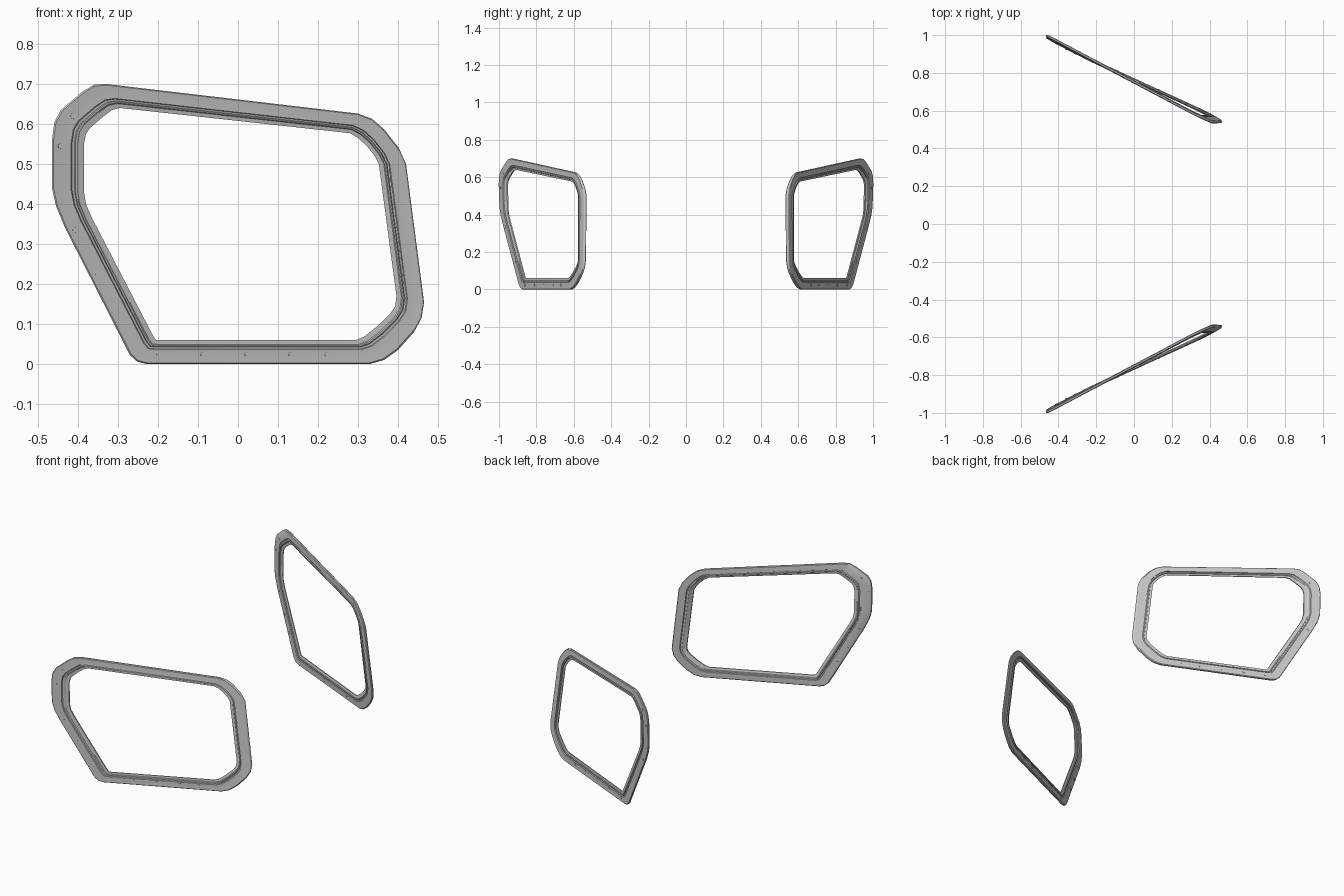
import bpy, bmesh
from mathutils import Vector, Matrix

if "Cube" in bpy.data.objects:
    bpy.data.objects.remove(bpy.data.objects["Cube"])

# Outer edge and opening edge in front view (x, z), matching point for point
OUTER = [(-.27, .022), (-.252, .006), (-.228, 0),
         (.33, 0), (.365, .01), (.40, .035), (.44, .08), (.459, .115), (.465, .155),
         (.42, .50), (.402, .54), (.365, .587), (.335, .613), (.30, .626),
         (-.33, .70), (-.36, .698), (-.39, .68), (-.443, .635), (-.459, .605), (-.465, .56),
         (-.465, .44), (-.455, .395), (-.432, .34)]
INNER = [(-.212, .07), (-.205, .06), (-.195, .06),
         (.295, .06), (.315, .068), (.345, .092), (.38, .125), (.393, .145), (.396, .17),
         (.352, .50), (.342, .52), (.322, .545), (.30, .565), (.28, .577),
         (-.295, .64), (-.315, .635), (-.335, .62), (-.37, .59), (-.38, .575), (-.385, .55),
         (-.385, .43), (-.38, .40), (-.365, .365)]

# Cross-section: (fraction from outer edge to opening, depth towards the cabin)
SECTION = [(0, .012), (0, .004), (.05, 0), (.40, 0), (.60, -.001), (.63, .004), (.70, .004),
           (.73, -.001), (.78, -.001), (.82, .003), (1, .004), (1, .010),
           (.80, .014), (.76, .018), (.70, .018), (.67, .013), (.60, .013),
           (.57, .017), (.06, .016)]


def panel_y(x, z):
    """Slanted, slightly twisted surface the frame lies on."""
    return -.772 + .455 * x + .02 * z + .12 * x * z


def finish(bm, name, angle=.5):
    bmesh.ops.recalc_face_normals(bm, faces=bm.faces)
    me = bpy.data.meshes.new(name)
    bm.to_mesh(me)
    bm.free()
    ob = bpy.data.objects.new(name, me)
    bpy.context.collection.objects.link(ob)
    bpy.ops.object.select_all(action='DESELECT')
    ob.select_set(True)
    bpy.context.view_layer.objects.active = ob
    bpy.ops.object.shade_smooth_by_angle(angle=angle)


def frame(side, name):
    bm = bmesh.new()
    rings = []
    for t, depth in SECTION:
        ring = []
        for o, i in zip(OUTER, INNER):
            x, z = Vector(o).lerp(Vector(i), t)
            ring.append(bm.verts.new((x, side * (panel_y(x, z) + depth), z)))
        rings.append(ring)
    n = len(OUTER)
    for k, a in enumerate(rings):
        b = rings[(k + 1) % len(rings)]
        for j in range(n):
            bm.faces.new((a[j], a[(j + 1) % n], b[(j + 1) % n], b[j]))
    finish(bm, name)


def studs(side, name, points, radius, length, depth):
    """Small round fasteners going square through the panel."""
    bm = bmesh.new()
    for x, z in points:
        normal = Vector((.455, -side, 0))
        rot = normal.to_track_quat('Z', 'Y').to_matrix().to_4x4()
        pos = Matrix.Translation((x, side * (panel_y(x, z) + depth), z))
        bmesh.ops.create_cone(bm, cap_ends=True, segments=12, radius1=radius,
                              radius2=radius, depth=length, matrix=pos @ rot)
    finish(bm, name)


FLANGE = [(-.20, .024), (-.09, .024), (.02, .024), (.13, .024), (.22, .024),
          (-.31, .145), (-.355, .228), (-.41, .335), (-.447, .545), (-.415, .62)]
# Row of rivets in the groove along the straight rear edge
a = Vector(OUTER[8]).lerp(Vector(INNER[8]), .665)
b = Vector(OUTER[9]).lerp(Vector(INNER[9]), .665)
RIVETS = [tuple(a.lerp(b, k / 17)) for k in range(18)]

for side, label in ((1, "front"), (-1, "back")):
    frame(side, label + "_window_frame")
    studs(side, label + "_flange_studs", FLANGE, .007, .018, .008)
    studs(side, label + "_groove_rivets", RIVETS, .003, .011, .0085)
